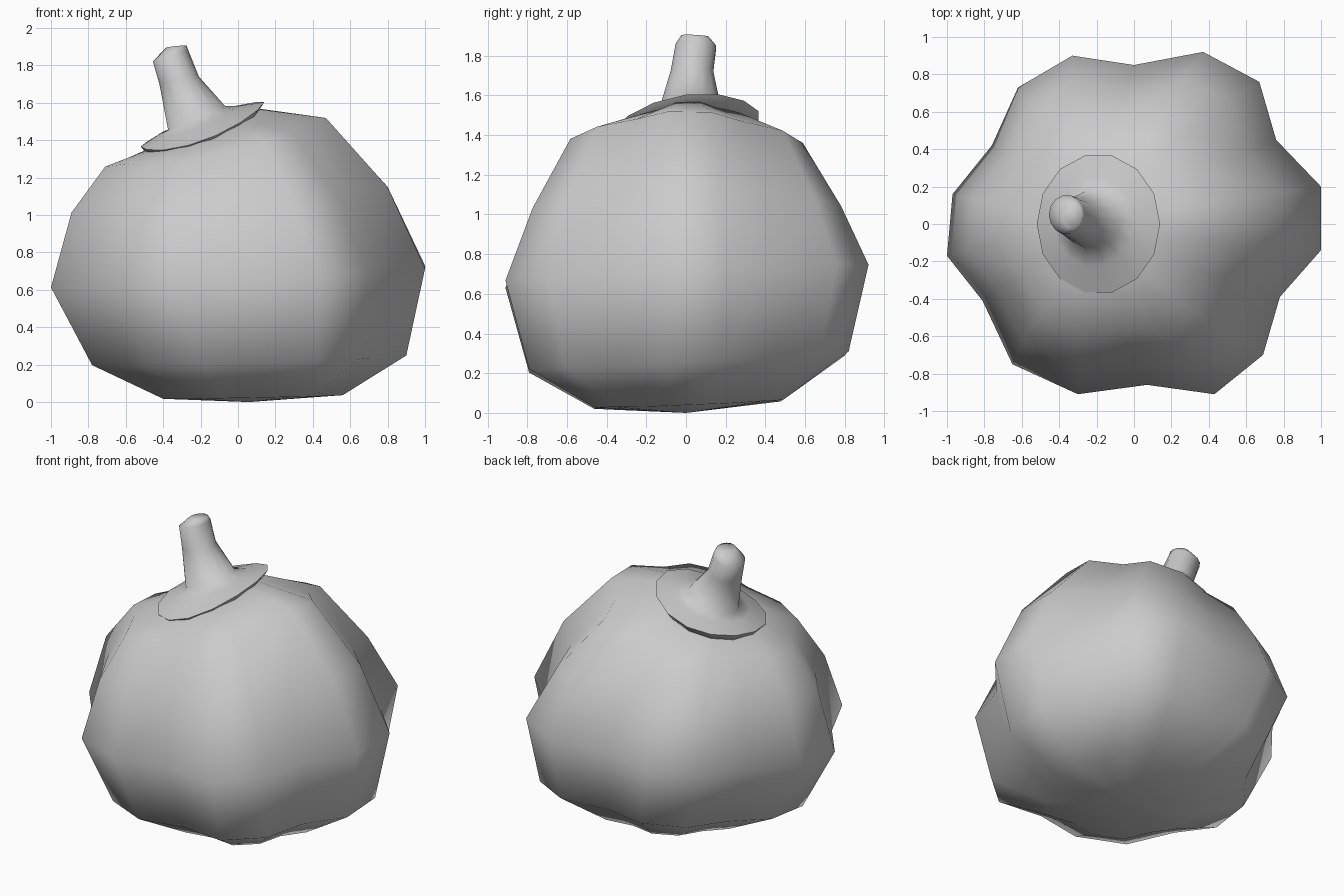
import bpy, bmesh, math

if "Cube" in bpy.data.objects:
    bpy.data.objects.remove(bpy.data.objects["Cube"])

def loft(name, outline, rings, bottom, top=None, angle=180):
    """Skin rings (cx, cy, cz, rx, ry, slope_x, slope_y, side_drop) of a unit outline."""
    bm = bmesh.new()
    loops = []
    for cx, cy, cz, rx, ry, sx, sy, drop in rings:
        loops.append([bm.verts.new((cx + x * rx, cy + y * ry,
                                    cz + sx * x * rx + sy * y * ry - drop * y * y))
                      for x, y in outline])
    n = len(outline)
    for a, b in zip(loops, loops[1:]):
        for i in range(n):
            j = (i + 1) % n
            bm.faces.new((a[i], a[j], b[j], b[i]))
    # close the ends with a fan or a flat cap
    for loop, pole in ((loops[0], bottom), (loops[-1], top)):
        if pole:
            p = bm.verts.new(pole)
            for i in range(n):
                bm.faces.new((loop[i], loop[(i + 1) % n], p))
        else:
            bm.faces.new(loop)
    bmesh.ops.recalc_face_normals(bm, faces=bm.faces)
    me = bpy.data.meshes.new(name)
    bm.to_mesh(me)
    bm.free()
    ob = bpy.data.objects.new(name, me)
    bpy.context.collection.objects.link(ob)
    bpy.ops.object.select_all(action='DESELECT')
    ob.select_set(True)
    bpy.context.view_layer.objects.active = ob
    if angle >= 180:
        bpy.ops.object.shade_smooth()
    else:
        bpy.ops.object.shade_smooth_by_angle(angle=math.radians(angle))
    return ob

# Six-lobed pumpkin body: two crest points and one groove per lobe
lobes = [(1, -.14), (1, .2), (.76, .45), (.67, .76), (.37, .92), (0, .85),
         (-.33, .9), (-.62, .73), (-.76, .42), (-.97, .16), (-1, -.17),
         (-.81, -.41), (-.65, -.75), (-.3, -.91), (.07, -.86),
         (.43, -.91), (.69, -.7), (.78, -.39)]
loft("pumpkin_body", lobes, [
    (.08, .01, .03, .48, .52, .02, .04, -.015),
    (.06, .01, .23, .84, .88, .03, .055, -.03),
    (0, 0, .67, 1, 1, .05, .045, -.02),
    (-.045, 0, 1.085, .845, .85, .08, .01, .09),
    (-.12, 0, 1.39, .59, .64, .22, -.01, .085),
    (-.19, 0, 1.455, .31, .34, .36, .04, .04),
], bottom=(.06, 0, 0), top=(-.2, 0, 1.44))

# Stem flaring into a tilted rim that droops over the lobes
circle = [(math.cos(math.tau * i / 14), math.sin(math.tau * i / 14)) for i in range(14)]
loft("stem", circle, [
    (-.19, 0, 1.44, .30, .34, .38, .13, .035),
    (-.19, 0, 1.485, .33, .375, .36, .13, .04),
    (-.21, .01, 1.505, .22, .24, .36, .1, .015),
    (-.222, .02, 1.52, .152, .16, .42, .04, 0),
    (-.315, .03, 1.72, .105, .11, .2, 0, 0),
    (-.36, .05, 1.85, .095, .105, .3, -.05, 0),
    (-.33, .045, 1.9, .055, .07, .1, -.05, 0),
], bottom=(-.19, 0, 1.43), angle=82)
